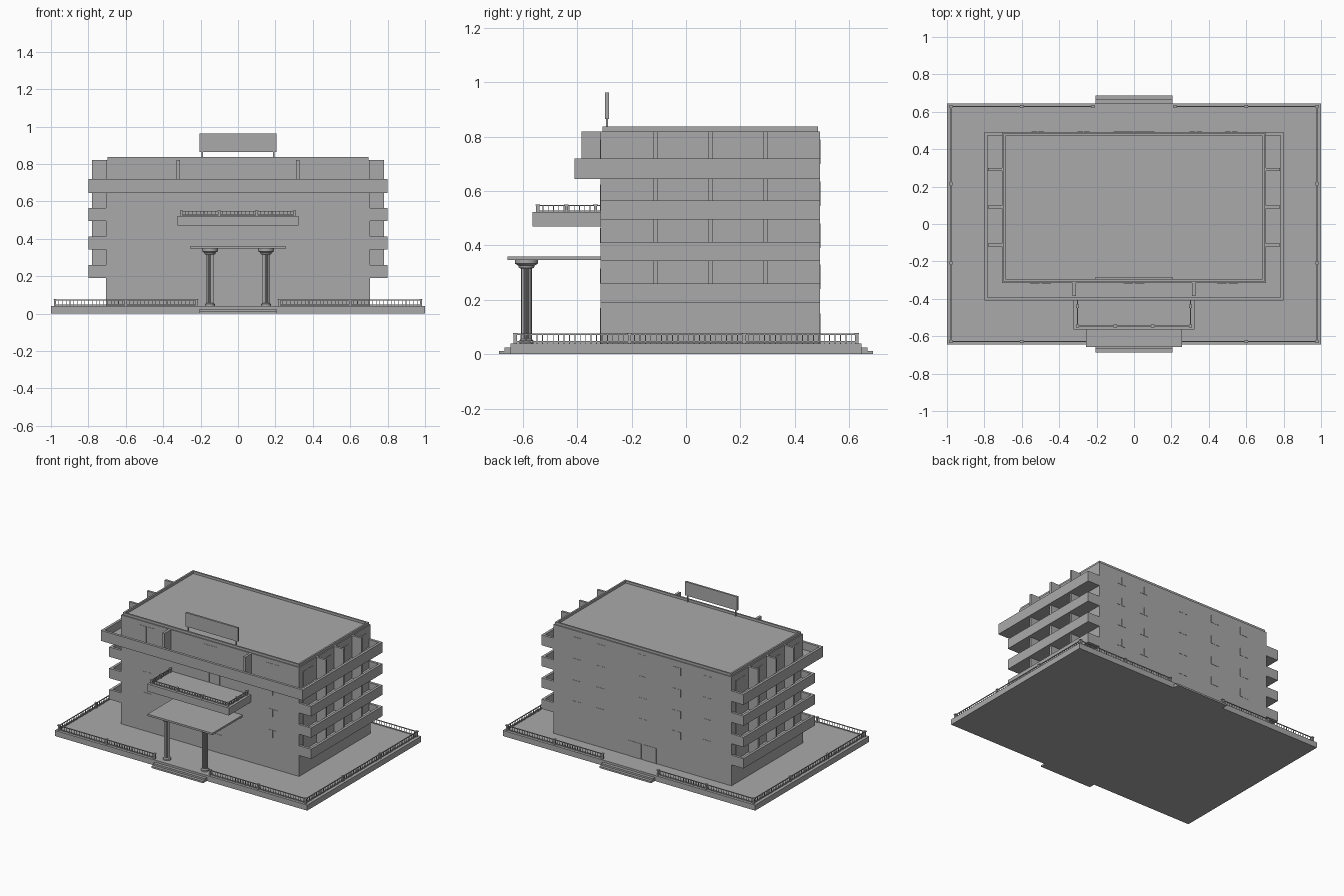
import bpy, bmesh, math

cube = bpy.data.objects.get("Cube")
if cube:
    bpy.data.objects.remove(cube)

grey = bpy.data.materials.new("concrete_grey")
grey.use_nodes = True
COLOUR = (0.4, 0.4, 0.4, 1)
grey.diffuse_color = COLOUR
grey.node_tree.nodes["Principled BSDF"].inputs["Base Color"].default_value = COLOUR


def box(bm, x0, x1, y0, y1, z0, z1):
    v = [bm.verts.new((x, y, z)) for x in (x0, x1) for y in (y0, y1) for z in (z0, z1)]
    for f in ((0, 1, 3, 2), (4, 6, 7, 5), (0, 4, 5, 1), (2, 3, 7, 6), (0, 2, 6, 4), (1, 5, 7, 3)):
        bm.faces.new([v[i] for i in f])


def finish(name, bm):
    bmesh.ops.recalc_face_normals(bm, faces=bm.faces)
    mesh = bpy.data.meshes.new(name)
    bm.to_mesh(mesh)
    bm.free()
    mesh.materials.append(grey)
    ob = bpy.data.objects.new(name, mesh)
    bpy.context.collection.objects.link(ob)
    return ob


def boxes(name, items):
    bm = bmesh.new()
    for b in items:
        box(bm, *b)
    return finish(name, bm)


def prism(name, outline, z0, z1):
    bm = bmesh.new()
    low = [bm.verts.new((x, y, z0)) for x, y in outline]
    high = [bm.verts.new((x, y, z1)) for x, y in outline]
    bm.faces.new(low)
    bm.faces.new(high)
    n = len(low)
    for i in range(n):
        j = (i + 1) % n
        bm.faces.new((low[i], low[j], high[j], high[i]))
    return finish(name, bm)


def railing(name, path, z, height, spacing, post, posts):
    """Top and bottom rails with thin balusters along an axis-aligned path, plus posts."""
    bm = bmesh.new()
    t = 0.0025
    for (ax, ay), (bx, by) in zip(path, path[1:]):
        x0, x1, y0, y1 = min(ax, bx), max(ax, bx), min(ay, by), max(ay, by)
        for level in (z + 0.15 * height, z + 0.9 * height):
            box(bm, x0 - t, x1 + t, y0 - t, y1 + t, level - t, level + t)
        count = max(2, round((x1 - x0 + y1 - y0) / spacing))
        for i in range(1, count):
            x, y = ax + (bx - ax) * i / count, ay + (by - ay) * i / count
            box(bm, x - 0.0015, x + 0.0015, y - 0.0015, y + 0.0015, z, z + 0.9 * height)
    for x, y in posts:
        box(bm, x - post, x + post, y - post, y + post, z, z + height)
        box(bm, x - post * 1.4, x + post * 1.4, y - post * 1.4, y + post * 1.4,
            z + height * 0.92, z + height * 1.05)
    return finish(name, bm)


FRONT, BACK, SIDE = -0.315, 0.492, 0.705
GROUND, EAVES = 0.04, 0.82

# Terrace and the steps at front and back
boxes("terrace", [(-1, 1, -0.645, 0.645, 0, GROUND)])
boxes("terrace_steps", [(-0.205, 0.205, s * 0.64, s * y, 0, z)
                        for s in (-1, 1) for y, z in ((0.688, 0.012), (0.667, 0.025))])

# Main block and the low roof parapet
boxes("main_block", [(-SIDE, SIDE, FRONT, BACK, GROUND, EAVES)])
RX, RF, RB, RT = 0.697, -0.308, 0.485, 0.012
boxes("roof_parapet", [
    (-RX, RX, RF, RF + RT, EAVES, 0.837), (-RX, RX, RB - RT, RB, EAVES, 0.837),
    (-RX, -RX + RT, RF + RT, RB - RT, EAVES, 0.837),
    (RX - RT, RX, RF + RT, RB - RT, EAVES, 0.837)])

# Side balconies: slab with a hollow parapet
W, OUT = 0.018, 0.80
floors = [0.19, 0.342, 0.495]
for s, side in ((1, "left"), (-1, "right")):
    parts = []
    for z in floors:
        for x0, x1, y0, y1, h in ((SIDE, OUT, FRONT, BACK, 0.02), (OUT - W, OUT, FRONT, BACK, 0.07),
                                  (SIDE, OUT, FRONT, FRONT + W, 0.07), (SIDE, OUT, BACK - W, BACK, 0.07)):
            parts.append((s * x0, s * x1, y0, y1, z, z + h))
    boxes(side + "_balconies", parts)
    # Dividing fins between the bays
    boxes(side + "_fins", [(s * SIDE, s * 0.78, y - 0.008, y + 0.008, z0, z1)
                           for y in (-0.113, 0.09, 0.292)
                           for z0, z1 in ((0.21, 0.342), (0.362, 0.495), (0.515, 0.645), (0.665, EAVES))])

# Top balcony wrapping round the front
TF = -0.41
def u_shape(inset, gap):
    o = OUT - inset
    return [(-o, BACK), (-o, TF + inset), (o, TF + inset), (o, BACK),
            (gap, BACK), (gap, -0.41 + (OUT - gap)), (-gap, -0.41 + (OUT - gap)), (-gap, BACK)]

prism("top_balcony_floor", [(-OUT, BACK), (-OUT, TF), (OUT, TF), (OUT, BACK),
                            (SIDE, BACK), (SIDE, FRONT), (-SIDE, FRONT), (-SIDE, BACK)], 0.645, 0.665)
prism("top_balcony_parapet", u_shape(0, OUT - W), 0.645, 0.72)
boxes("top_balcony_ends", [(s * SIDE, s * OUT, BACK - W, BACK, 0.645, 0.72) for s in (-1, 1)])
boxes("front_fins", [(s * 0.32 - 0.009, s * 0.32 + 0.009, -0.385, FRONT, 0.66, EAVES) for s in (-1, 1)])

# Front balcony with railing
boxes("front_balcony", [(-0.323, 0.323, -0.565, FRONT, 0.47, 0.523)])
rail_y, rail_x = -0.545, 0.303
railing("front_balcony_railing", [(-rail_x, FRONT), (-rail_x, rail_y), (rail_x, rail_y), (rail_x, FRONT)],
        0.523, 0.027, 0.02, 0.006,
        [(x, rail_y) for x in (-rail_x, -0.1, 0.1, rail_x)]
        + [(s * rail_x, y) for s in (-1, 1) for y in (-0.44, -0.333)])

# Entrance canopy
boxes("entrance_canopy", [(-0.257, 0.257, -0.657, FRONT, 0.347, 0.36)])

# Fluted columns
profile = [(0.026, 0.04), (0.026, 0.05), (0.02, 0.056), (0.02, 0.315), (0.028, 0.318),
           (0.03, 0.326), (0.042, 0.333), (0.042, 0.347)]
for s, side in ((1, "left"), (-1, "right")):
    bm = bmesh.new()
    n = 32
    rings = []
    for k, (r, z) in enumerate(profile):
        flute = 0.84 if k in (2, 3) else 1
        ring = []
        for i in range(n):
            a = 2 * math.pi * i / n
            q = r * (flute if i % 2 else 1)
            ring.append(bm.verts.new((s * 0.15 + q * math.cos(a), -0.587 + q * math.sin(a), z)))
        rings.append(ring)
    for a, b in zip(rings, rings[1:]):
        for i in range(n):
            bm.faces.new((a[i], a[(i + 1) % n], b[(i + 1) % n], b[i]))
    bm.faces.new(rings[0])
    bm.faces.new(rings[-1])
    finish(side + "_column", bm)

# Terrace railings, open at the steps
EX, EY, GAP = 0.978, 0.628, 0.22
for s, side in ((1, "left"), (-1, "right")):
    posts = [(s * x, t * EY) for x in (GAP, 0.6, EX) for t in (-1, 1)]
    posts += [(s * EX, y) for y in (-0.208, 0.215)]
    railing(side + "_terrace_railing", [(s * GAP, -EY), (s * EX, -EY), (s * EX, EY), (s * GAP, EY)],
            GROUND, 0.037, 0.02, 0.006, posts)

# Rooftop board on two legs
boxes("roof_board", [(-0.207, 0.207, -0.298, -0.284, 0.865, 0.963)])
boxes("roof_board_legs", [(s * 0.19 - 0.004, s * 0.19 + 0.004, -0.295, -0.287, EAVES, 0.87) for s in (-1, 1)])

# Shallow window and door panels
T = 0.002
storeys = [0.26, 0.41, 0.565, 0.72]
def pair(x, z, w, h, y0, y1):
    return [(x + s * w * 0.6 - w / 2, x + s * w * 0.6 + w / 2, y0, y1, z, z + h) for s in (-1, 1)]

back = [p for z in storeys for x in (0.52, 0.33, -0.27, -0.515) for p in pair(x, z, 0.03, 0.055, BACK, BACK + T)]
back += [p for z in storeys for p in pair(0, z - 0.02, 0.03, 0.09, BACK, BACK + T)]
boxes("back_windows", back)
boxes("back_door", pair(0, GROUND, 0.1, 0.11, BACK, BACK + T))
front = [p for z in storeys[:2] + [0.565] for x in (-0.5, 0.5)
         for p in pair(x, z, 0.03, 0.055, FRONT - T, FRONT)]
boxes("front_windows", front)
boxes("front_door", pair(0, GROUND, 0.09, 0.13, FRONT - T, FRONT))
boxes("front_balcony_doors", pair(0, 0.525, 0.07, 0.1, FRONT - T, FRONT))
boxes("top_front_doors", [p for x in (-0.5, 0, 0.5) for p in pair(x, 0.665, 0.05, 0.125, FRONT - T, FRONT)])
boxes("side_doors", [(s * SIDE, s * (SIDE + T), y + t - 0.025, y + t + 0.025, z, z + 0.11)
                     for s in (-1, 1) for y in (-0.215, -0.012, 0.19, 0.39) for t in (-0.03, 0.03)
                     for z in (0.21, 0.362, 0.515, 0.665)])
